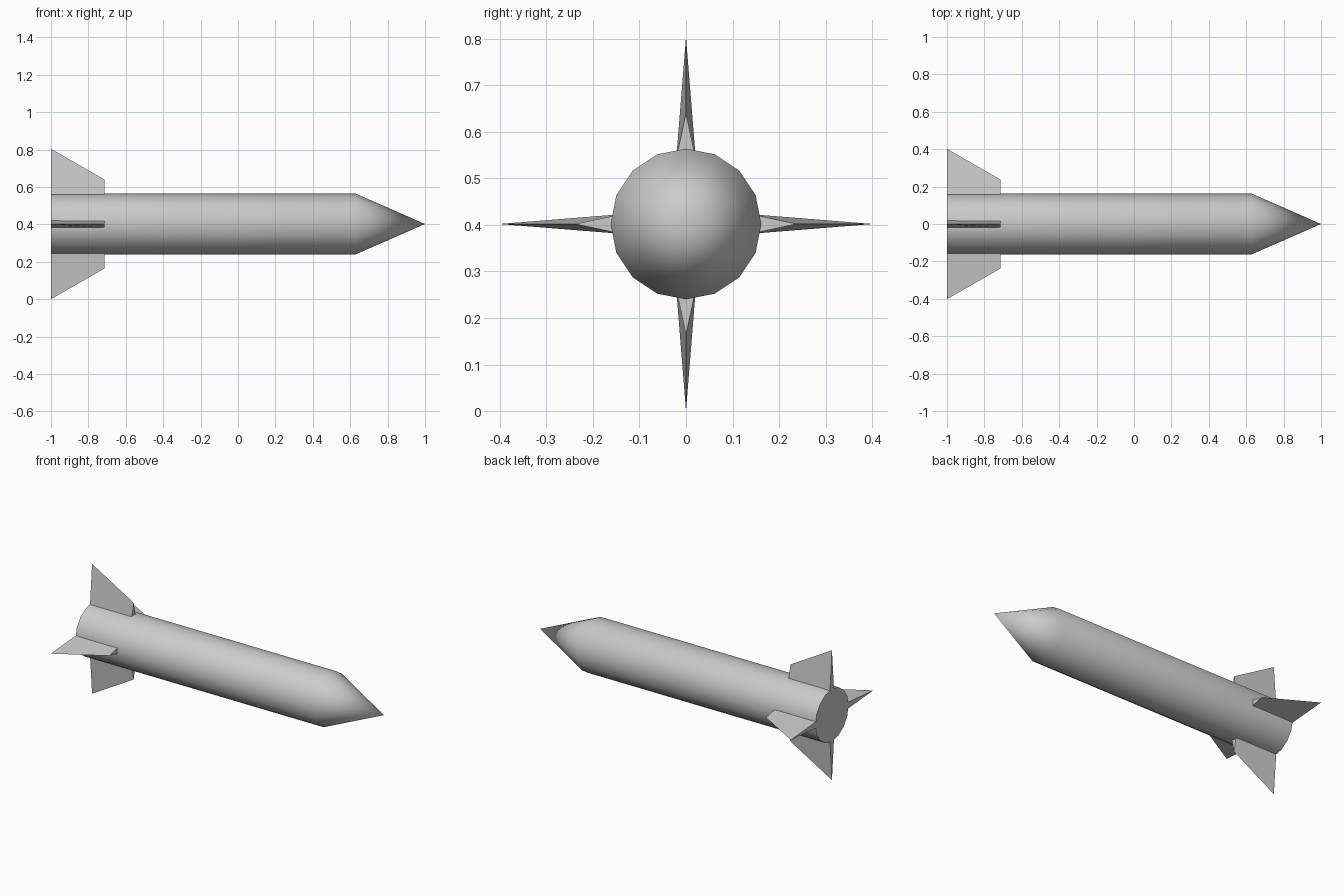
import bpy, bmesh
from math import cos, sin, tau, radians

if "Cube" in bpy.data.objects:
    bpy.data.objects.remove(bpy.data.objects["Cube"])

AXIS_Z = 0.402
SIDES = 16
RADIUS = 0.162


def add_object(name, bm, angle):
    bmesh.ops.recalc_face_normals(bm, faces=bm.faces[:])
    mesh = bpy.data.meshes.new(name)
    bm.to_mesh(mesh)
    bm.free()
    obj = bpy.data.objects.new(name, mesh)
    bpy.context.collection.objects.link(obj)
    obj.location.z = AXIS_Z
    bpy.ops.object.select_all(action='DESELECT')
    obj.select_set(True)
    bpy.context.view_layer.objects.active = obj
    bpy.ops.object.shade_smooth_by_angle(angle=radians(angle))
    return obj


# Body: 16-sided tube with a pointed nose and a flat tail
bm = bmesh.new()
rings = []
for x in (-1.0, 0.63):
    rings.append([bm.verts.new((x, RADIUS * cos(tau * i / SIDES), RADIUS * sin(tau * i / SIDES)))
                  for i in range(SIDES)])
nose = bm.verts.new((1.0, 0, 0))
tail = bm.verts.new((-1.0, 0, 0))
for i in range(SIDES):
    j = (i + 1) % SIDES
    bm.faces.new((rings[0][i], rings[0][j], rings[1][j], rings[1][i]))
    bm.faces.new((rings[1][i], rings[1][j], nose))
    bm.faces.new((rings[0][j], rings[0][i], tail))
add_object("rocket_body", bm, 40)

# Fins: swept wedges with a sharp outer edge, one per quarter turn
for k, name in enumerate(("fin_top", "fin_back", "fin_bottom", "fin_front")):
    bm = bmesh.new()
    ends = [[bm.verts.new(p) for p in ((x, -0.021, 0.14), (x, 0.021, 0.14), (x, 0, tip))]
            for x, tip in ((-1.0, 0.402), (-0.715, 0.238))]
    for end in ends:
        bm.faces.new(end)
    for i in range(3):
        j = (i + 1) % 3
        bm.faces.new((ends[0][i], ends[0][j], ends[1][j], ends[1][i]))
    fin = add_object(name, bm, 30)
    fin.rotation_euler.x = -k * tau / 4
